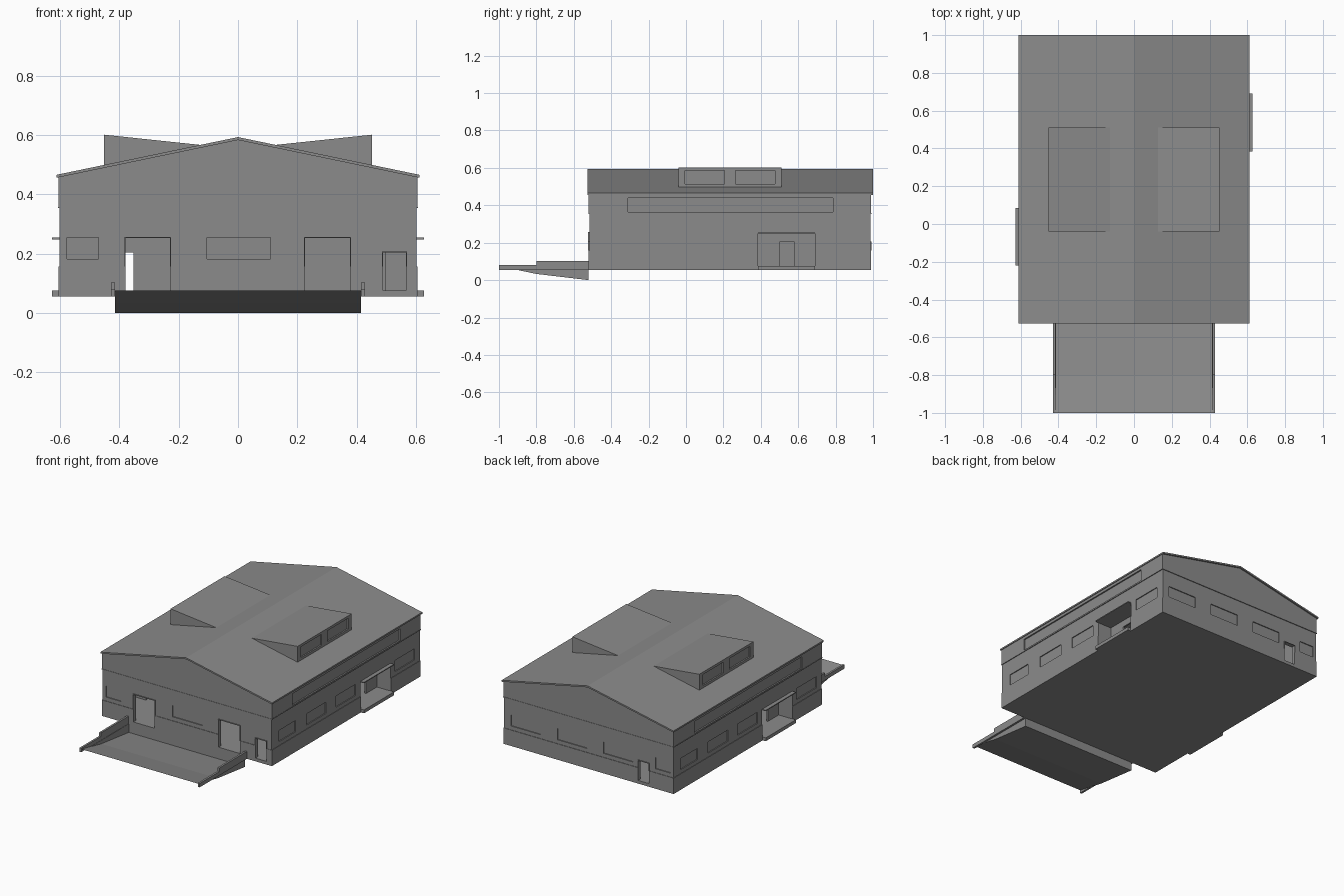
import bpy, bmesh

if "Cube" in bpy.data.objects:
    bpy.data.objects.remove(bpy.data.objects["Cube"])

YC = 0.235  # centre of the building along y; side features repeat by a half turn
grey = bpy.data.materials.new("dark_grey")
grey.diffuse_color = (0.26, 0.26, 0.26, 1)
grey.use_nodes = True
grey.node_tree.nodes["Principled BSDF"].inputs["Base Color"].default_value = grey.diffuse_color


def make(name, verts, faces):
    me = bpy.data.meshes.new(name)
    me.from_pydata(verts, [], faces)
    bm = bmesh.new()
    bm.from_mesh(me)
    bmesh.ops.recalc_face_normals(bm, faces=bm.faces)
    bm.to_mesh(me)
    bm.free()
    me.materials.append(grey)
    ob = bpy.data.objects.new(name, me)
    bpy.context.collection.objects.link(ob)
    return ob


def prism(name, profile, a, b, axis='y'):
    """Extrude a profile of (x,z) along y, or of (y,z) along x."""
    n = len(profile)
    put = (lambda p, t: (p[0], t, p[1])) if axis == 'y' else (lambda p, t: (t, p[0], p[1]))
    verts = [put(p, t) for t in (a, b) for p in profile]
    faces = [tuple(range(n)), tuple(range(n, 2 * n))]
    faces += [(i, (i + 1) % n, n + (i + 1) % n, n + i) for i in range(n)]
    return make(name, verts, faces)


def box(name, x0, x1, y0, y1, z0, z1, turn=False):
    if turn:
        x0, x1, y0, y1 = -x1, -x0, 2 * YC - y1, 2 * YC - y0
    return prism(name, [(x0, z0), (x1, z0), (x1, z1), (x0, z1)], y0, y1)


def cut(target, *dims, turn=False):
    c = box("cutter", *dims, turn=turn)
    c.hide_render = True
    m = target.modifiers.new("cut", 'BOOLEAN')
    m.operation, m.solver, m.object = 'DIFFERENCE', 'EXACT', c
    bpy.context.view_layer.objects.active = target
    bpy.ops.object.modifier_apply(modifier=m.name)
    bpy.data.objects.remove(c)


# Hollow gabled walls
W, F, B = 0.605, -0.52, 0.99
walls = prism("walls", [(-W, 0.055), (W, 0.055), (W, 0.459), (0, 0.587), (-W, 0.459)], F, B)
cut(walls, -0.58, 0.58, F + 0.025, B - 0.025, 0.075, 0.8)

# Slightly recessed middle band all round, with a thin ledge along its top
D, L = 0.003, 0.002
cut(walls, -0.7, 0.7, F - 0.1, F + D, 0.157, 0.355)
cut(walls, -0.7, 0.7, B - D, B + 0.1, 0.157, 0.355)
for t in (False, True):
    cut(walls, W - D, 0.7, F - 0.1, B + 0.1, 0.157, 0.355, turn=t)
    box("wall_ledge", W - 0.006, W + L, F - L, B + L, 0.354, 0.358, turn=t)
    box("wall_ledge", -W + 0.006, W - 0.006, F - L, F + 0.006, 0.354, 0.358, turn=t)

# Open doorways
FRONT_DOORS = [(-0.38, -0.229, 0.253), (0.226, 0.378, 0.253), (0.488, 0.567, 0.204)]
BACK_DOORS = [(-0.43, -0.353, 0.204)]
for doors, y in ((FRONT_DOORS, F), (BACK_DOORS, B)):
    for x0, x1, h in doors:
        cut(walls, x0, x1, y - 0.05, y + 0.05, 0.0755, h)
        # Door frame above the plinth
        e = 0.003
        box("door_head", x0 - e, x1 + e, y - 0.003, y + 0.003, h, h + e)
        for xj in (x0 - e, x1):
            box("door_jamb", xj, xj + e, y - 0.003, y + 0.003, 0.157, h)

# Shallow window recesses
R, Z0, Z1 = 0.009, 0.182, 0.254
for x0, x1 in ((-0.576, -0.47), (-0.105, 0.11)):
    cut(walls, x0, x1, F - 0.05, F + R, Z0, Z1)
for x0, x1 in ((0.345, 0.555), (0.014, 0.222), (-0.313, -0.105), (-0.58, -0.475)):
    cut(walls, x0, x1, B - R, B + 0.05, Z0, Z1)
PY0, PY1 = 0.385, 0.69
for t in (False, True):
    for yc, w in ((-0.36, 0.17), (-0.065, 0.2), (0.235, 0.2), (0.835, 0.2)):
        cut(walls, W - R, 0.7, yc - w / 2, yc + w / 2, Z0, Z1, turn=t)
    # Long strip under the eaves
    cut(walls, W - R, 0.7, -0.31, 0.785, 0.365, 0.44, turn=t)
    # Porch opening
    cut(walls, 0.55, 0.7, PY0, PY1, 0.0755, 0.25, turn=t)

# Recessed porches with an open door, step and thin canopy
for t in (False, True):
    xi, th = 0.505, 0.01
    box("porch_back", xi - th, xi, PY0 - th, 0.5, 0.074, 0.25, turn=t)
    box("porch_back", xi - th, xi, 0.58, PY1 + th, 0.074, 0.25, turn=t)
    box("porch_lintel", xi - th, xi, 0.5, 0.58, 0.205, 0.25, turn=t)
    box("porch_side", xi, 0.59, PY0 - th, PY0, 0.074, 0.25, turn=t)
    box("porch_side", xi, 0.59, PY1, PY1 + th, 0.074, 0.25, turn=t)
    box("porch_canopy", xi - th, 0.627, PY0, PY1, 0.248, 0.254, turn=t)
    box("porch_step", 0.6, 0.627, PY0, PY1, 0.055, 0.0765, turn=t)

# Pitched roof slab
E = 0.611
prism("roof", [(-E, 0.456), (0, 0.583), (E, 0.456), (E, 0.466), (0, 0.593), (-E, 0.466)], -0.527, 1.0)

# Wedge dormers with two windows each
for s in (1, -1):
    d = prism("dormer", [(s * 0.12, 0.566), (s * 0.452, 0.601), (s * 0.452, 0.494)], -0.04, 0.51)
    for y0, y1 in ((-0.005, 0.205), (0.265, 0.475)):
        cut(d, 0.443, 0.5, y0, y1, 0.515, 0.585, turn=s < 0)

# Loading ramp sinking towards the doors
path = [(-1.0, 0.075), (-0.8, 0.033), (F, 0.0), (F, 0.056)]
rx = 0.415
make("ramp", [(x, y, z) for x in (-rx, rx) for y, z in path],
     [(i, i + 1, i + 5, i + 4) for i in range(3)])
for s in (1, -1):
    # Stepped curb and the retaining side below it
    prism("ramp_curb", [(-1, 0.055), (-1, 0.08), (-0.8, 0.08), (-0.8, 0.103), (F, 0.103), (F, 0.055)],
          s * rx, s * 0.428, 'x')
    prism("ramp_side", [(-0.905, 0.055), (-0.8, 0.033), (F, 0.0), (F, 0.055)],
          s * (rx - 0.002), s * rx, 'x')
